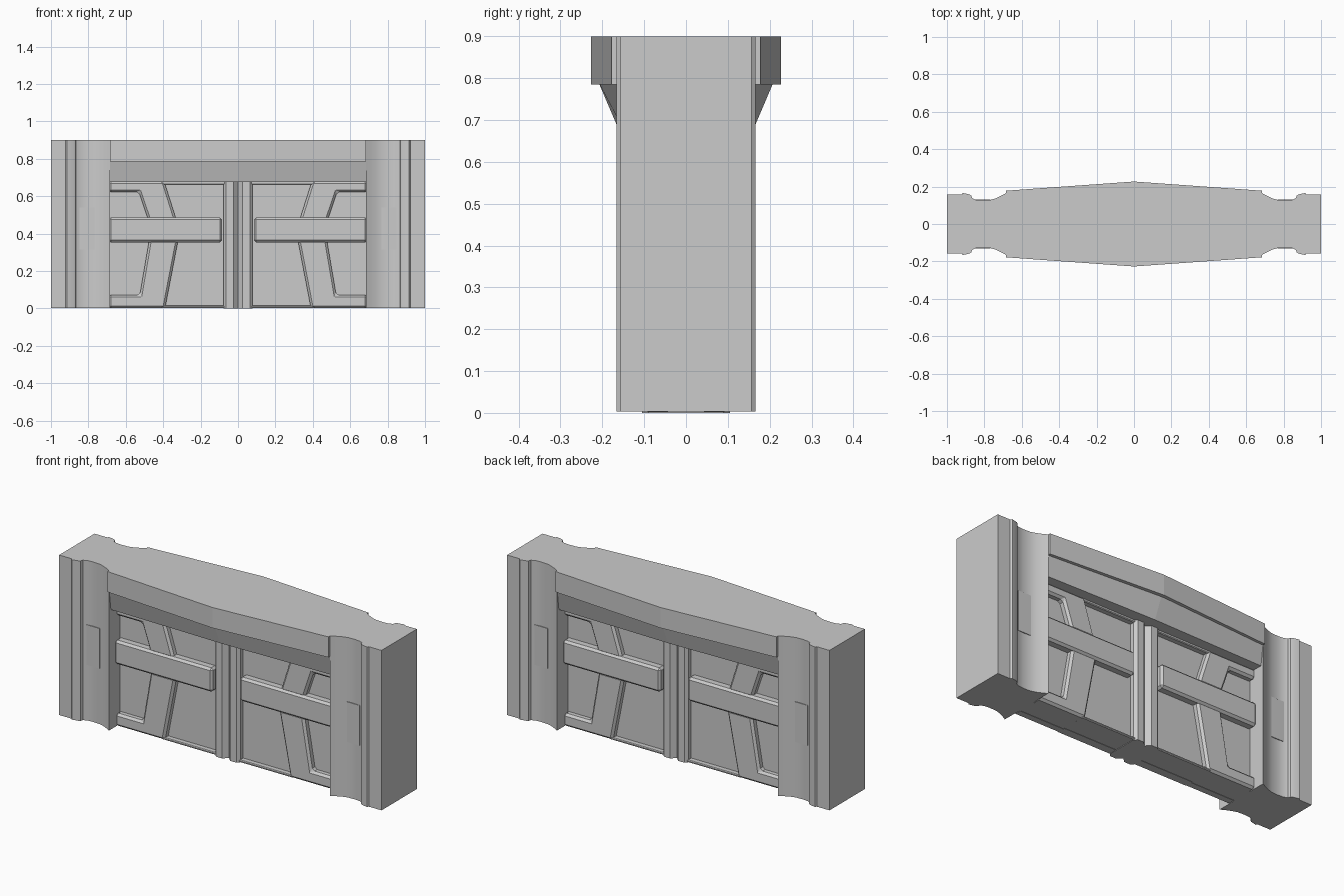
import bpy, bmesh, math

if "Cube" in bpy.data.objects:
    bpy.data.objects.remove(bpy.data.objects["Cube"])


def loft(name, ring_a, ring_b, bevel=0, mirror=(False, False), smooth=False):
    """Solid between two matching rings of 3D points."""
    n = len(ring_a)
    bm = bmesh.new()
    a = [bm.verts.new(p) for p in ring_a]
    b = [bm.verts.new(p) for p in ring_b]
    bm.faces.new(a)
    bm.faces.new(b[::-1])
    for i in range(n):
        j = (i + 1) % n
        bm.faces.new((a[i], b[i], b[j], a[j]))
    bmesh.ops.recalc_face_normals(bm, faces=bm.faces)
    mesh = bpy.data.meshes.new(name)
    bm.to_mesh(mesh)
    bm.free()
    ob = bpy.data.objects.new(name, mesh)
    bpy.context.collection.objects.link(ob)
    if smooth:
        bpy.ops.object.select_all(action='DESELECT')
        ob.select_set(True)
        bpy.context.view_layer.objects.active = ob
        bpy.ops.object.shade_smooth_by_angle(angle=math.radians(25))
    if bevel:
        m = ob.modifiers.new("Bevel", 'BEVEL')
        m.width, m.segments = bevel, 1
    if any(mirror):
        m = ob.modifiers.new("Mirror", 'MIRROR')
        m.use_axis = (*mirror, False)
        m.use_mirror_merge = False
    return ob


def at_z(pts, z):
    return [(x, y, z) for x, y in pts]


def plan_prism(name, pts, z0, z1, **kw):
    return loft(name, at_z(pts, z0), at_z(pts, z1), **kw)


def door_piece(name, pts, y1, bevel=0.012):
    """Raised outline on the door, repeated on both leaves and both faces."""
    return loft(name, [(x, 0.04, z) for x, z in pts], [(x, y1, z) for x, z in pts],
                bevel=bevel, mirror=(True, True))


def rect(x0, x1, z0, z1):
    return [(x0, z0), (x1, z0), (x1, z1), (x0, z1)]


def both_sides(pts):
    """Close a profile by reflecting it to the other side of y = 0."""
    return pts + [(x, -y) for x, y in reversed(pts)]


# Side pillars with a ridge and a hollow moulding
hollow = [(1, .157), (.922, .157), (.915, .166), (.88, .158), (.87, .152), (.865, .138),
          (.845, .129), (.81, .126), (.77, .128), (.74, .137), (.71, .151), (.685, .165)]
plan_prism("pillar", both_sides(hollow), 0.003, 0.9, mirror=(True, False), smooth=True)

# Thin plates set in the pillar hollows
loft("pillar_plate", [(x, .11, z) for x, z in rect(.767, .847, .315, .54)],
     [(x, .131, z) for x, z in rect(.767, .847, .315, .54)], mirror=(True, True))

# Recessed door panels
plan_prism("door_panel", both_sides([(-.7, .065), (.7, .065)]), 0.003, 0.72)

# Pointed lintel and the sloped soffit under it
plan_prism("lintel", both_sides([(-.685, .178), (0, .227), (.685, .178)]), 0.785, 0.9)
loft("lintel_slope",
     at_z(both_sides([(-.687, .148), (0, .16), (.687, .148)]), 0.675),
     at_z(both_sides([(-.687, .163), (0, .209), (.687, .163)]), 0.79))

# Meeting posts with a central V groove
post = [(-.078, .09), (-.063, .105), (-.025, .105), (0, .08),
        (.025, .105), (.063, .105), (.078, .09)]
plan_prism("meeting_post", both_sides(post), 0, 0.68)

# Raised door framing: crossbars, slanted struts and edge rails
door_piece("crossbar", rect(.085, .692, .353, .487), .11)
door_piece("upper_strut", [(.692, .68), (.395, .68), (.33, .475), (.48, .475),
                           (.53, .622), (.692, .622)], .1)
door_piece("lower_strut", [(.692, .002), (.39, .002), (.32, .365), (.475, .365),
                           (.525, .073), (.692, .073)], .1)
door_piece("bottom_rail", rect(.06, .41, .002, .015), .095, 0.004)
door_piece("top_rail", rect(.06, .41, .662, .68), .095, 0.004)
